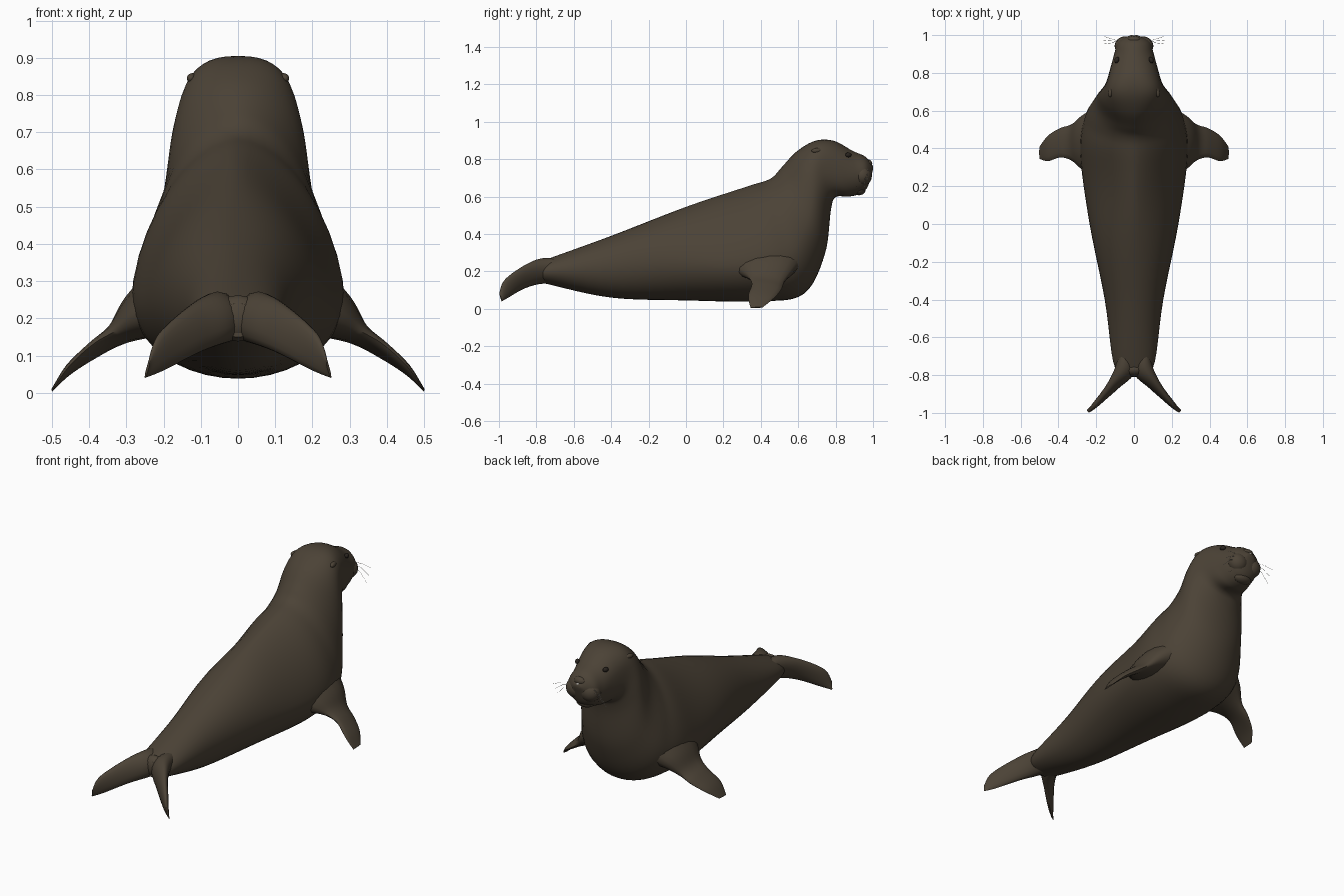
import bpy, bmesh, math
from mathutils import Vector

if "Cube" in bpy.data.objects:
    bpy.data.objects.remove(bpy.data.objects["Cube"])


def material(name, rgb):
    m = bpy.data.materials.new(name)
    m.diffuse_color = (*rgb, 1)
    m.use_nodes = True
    m.node_tree.nodes["Principled BSDF"].inputs["Base Color"].default_value = m.diffuse_color
    return m


FUR = material("brown fur", (0.071, 0.055, 0.037))
DARK = material("dark brown", (0.022, 0.017, 0.013))
PALE = material("pale whisker", (0.6, 0.58, 0.54))


def finish(name, bm, mat):
    bmesh.ops.recalc_face_normals(bm, faces=bm.faces)
    me = bpy.data.meshes.new(name)
    bm.to_mesh(me)
    bm.free()
    ob = bpy.data.objects.new(name, me)
    bpy.context.collection.objects.link(ob)
    me.materials.append(mat)
    bpy.ops.object.select_all(action='DESELECT')
    ob.select_set(True)
    bpy.context.view_layer.objects.active = ob
    bpy.ops.object.shade_smooth_by_angle(angle=math.radians(60))
    return ob


def mirror(ob):
    """Add the left-hand twin across x = 0."""
    ob.modifiers.new("mirror", 'MIRROR')


def smooth_rows(rows, steps):
    """Catmull-Rom interpolation of section parameters."""
    out = []
    last = len(rows) - 1
    for i in range(last):
        p = [rows[max(0, min(last, i + k))] for k in (-1, 0, 1, 2)]
        for s in range(steps):
            t = s / steps
            out.append([0.5 * (2 * b + (c - a) * t + (2 * a - 5 * b + 4 * c - d) * t * t
                               + (3 * b - a - 3 * c + d) * t ** 3) for a, b, c, d in zip(*p)])
    return out + [list(rows[-1])]


def signed_power(v, e):
    return math.copysign(abs(v) ** e, v)


def loft(name, rows, side, n, steps, shape):
    """Skin oval sections, each row being low edge xyz, high edge xyz, half width."""
    side = Vector(side).normalized()
    bm = bmesh.new()
    rings = []
    for r in smooth_rows(rows, steps):
        a, b, w = Vector(r[:3]), Vector(r[3:6]), max(r[6], 0.002)
        widest, upper = shape(b.y)
        mid = a.lerp(b, widest)
        ring = []
        for k in range(n):
            t = 2 * math.pi * k / n
            e = upper if math.sin(t) > 0 else min(upper, 1)
            c, s = signed_power(math.cos(t), e), signed_power(math.sin(t), e)
            reach = (b - mid) if s > 0 else (mid - a)
            ring.append(bm.verts.new(mid + side * w * c + reach * s))
        rings.append(ring)
    for p, q in zip(rings, rings[1:]):
        for k in range(n):
            bm.faces.new((p[k], p[(k + 1) % n], q[(k + 1) % n], q[k]))
    bm.faces.new(rings[0])
    bm.faces.new(rings[-1])
    return finish(name, bm, FUR)


def bump(y, centre, spread):
    return math.exp(-((y - centre) / spread) ** 2)


def body_shape(y):
    """Low-slung chest with sloping flanks, high broad skull."""
    return (.5 - .16 * bump(y, .28, .38) + .12 * bump(y, .68, .1),
            1 + .28 * bump(y, .2, .28) - .24 * bump(y, .72, .11))


def blade_shape(y):
    return .55, 1


# body, neck and head: belly y, z / back y, z / half width
body = [
    (-.80, .15, -.80, .24, .06), (-.73, .13, -.73, .27, .11),
    (-.40, .06, -.40, .39, .155), (0, .045, 0, .545, .235),
    (.40, .04, .33, .655, .285), (.63, .08, .45, .695, .26),
    (.742, .29, .51, .755, .208), (.775, .53, .59, .84, .178),
    (.80, .597, .69, .898, .148), (.87, .60, .79, .898, .123),
    (.93, .615, .89, .845, .102), (.97, .65, .96, .812, .083),
    (.998, .735, 1, .76, .02)]
loft("body", [(0, yb, zb, 0, yt, zt, w) for yb, zb, yt, zt, w in body],
     (1, 0, 0), 40, 6, body_shape)

# front flippers: x / trailing edge y, z / leading edge y, z / half thickness
front = [
    (.13, .18, .26, .66, .28, .12), (.26, .275, .20, .585, .21, .068),
    (.33, .335, .165, .528, .145, .03), (.39, .352, .13, .508, .1, .019),
    (.455, .333, .07, .468, .055, .012), (.50, .345, .005, .41, .008, .003)]
mirror(loft("front_flipper", [(x, yb, zb, x, yt, zt, w) for x, yb, zb, yt, zt, w in front],
            (.6, 0, .8), 16, 6, blade_shape))

# hind flippers: lower edge / upper edge / half thickness
hind = [
    (.03, -.62, .13, .05, -.62, .25, .05), (.03, -.76, .135, .055, -.75, .272, .055),
    (.10, -.86, .11, .12, -.85, .24, .03), (.20, -.95, .06, .21, -.965, .16, .016),
    (.25, -.985, .04, .238, -.998, .085, .004)]
mirror(loft("hind_flipper", hind, (.83, .56, 0), 16, 6, blade_shape))


def ball(name, loc, size, mat, turn=0):
    """Stretched ball, turned about z, kept in model space for mirroring."""
    bm = bmesh.new()
    bmesh.ops.create_uvsphere(bm, u_segments=16, v_segments=10, radius=1)
    c, s = math.cos(turn), math.sin(turn)
    for v in bm.verts:
        x, y, z = (a * b for a, b in zip(v.co, size))
        v.co = Vector((c * x - s * y, s * x + c * y, z)) + Vector(loc)
    return finish(name, bm, mat)


# web joining the hind flippers
ball("tail_web", (0, -.77, .2), (.07, .04, .062), FUR)

# face: whisker pads, chin, eyes, nose, ears
mirror(ball("whisker_pad", (.045, .942, .712), (.058, .052, .056), FUR))
ball("chin", (0, .925, .635), (.055, .035, .028), FUR)
mirror(ball("eye", (.091, .868, .823), (.012, .017, .013), DARK, .4))
ball("nose", (0, .972, .775), (.036, .024, .024), FUR)
ball("nose_glint", (0, .993, .762), (.010, .006, .008), PALE)
ball("tooth", (0, .957, .642), (.010, .006, .006), PALE)
mirror(ball("ear", (.122, .70, .845), (.014, .03, .014), FUR, .25))


def strand(name, paths, radius, mat):
    cu = bpy.data.curves.new(name, 'CURVE')
    cu.dimensions = '3D'
    cu.bevel_depth = radius
    cu.bevel_resolution = 0
    for path in paths:
        sp = cu.splines.new('POLY')
        sp.points.add(len(path) - 1)
        for p, co in zip(sp.points, path):
            p.co = (*co, 1)
    cu.materials.append(mat)
    bpy.context.collection.objects.link(bpy.data.objects.new(name, cu))


# mouth line and drooping whiskers
arc = [.2 * i - 1.3 for i in range(14)]
strand("mouth", [[(.085 * math.sin(a), .885 + .088 * math.cos(a), .668 - .012 * abs(math.sin(a)))
                  for a in arc]], .004, DARK)
strand("whiskers", [[(s * (.07 + .045 * t), .965 + .014 * t - .01 * k * t,
                      .745 - .015 * k - (.006 + .005 * k) * t * t) for t in range(3)]
                    for s in (-1, 1) for k in range(3)], .0008, PALE)
